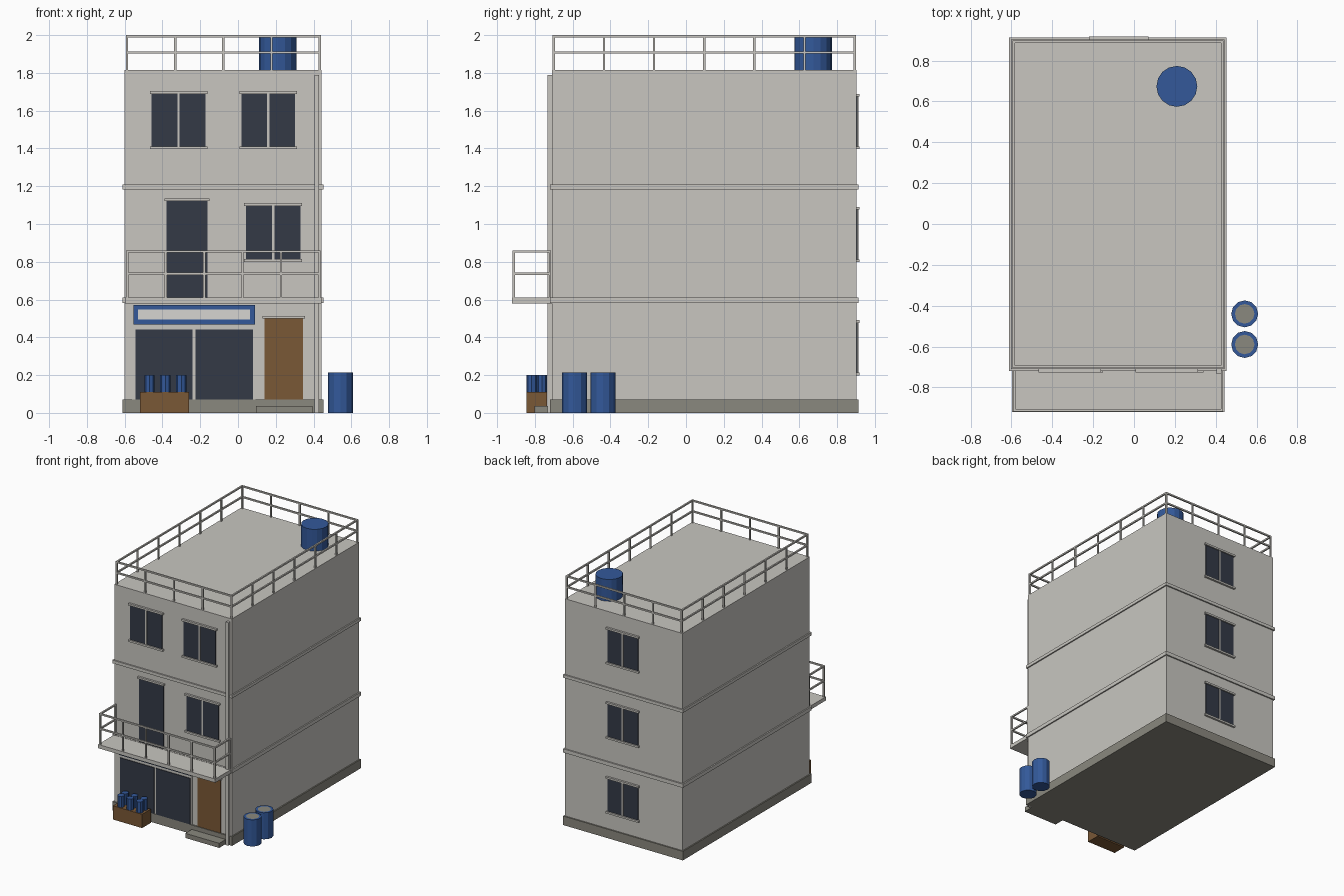
import bpy, bmesh
from mathutils import Matrix, Vector

cube = bpy.data.objects.get("Cube")
if cube:
    bpy.data.objects.remove(cube, do_unlink=True)


def material(name, hex_colour):
    linear = [((int(hex_colour[i:i + 2], 16) / 255 + 0.055) / 1.055) ** 2.4 for i in (0, 2, 4)]
    mat = bpy.data.materials.new(name)
    mat.use_nodes = True
    mat.diffuse_color = (*linear, 1)
    mat.node_tree.nodes["Principled BSDF"].inputs["Base Color"].default_value = (*linear, 1)
    return mat


WALL = material("pale plaster", "c8c6c0")
BASE = material("grey concrete", "8a887e")
GLASS = material("dark glass", "343a46")
BLUE = material("blue", "33599a")
WOOD = material("brown wood", "7a5836")
PANEL = material("off white", "d6d5d1")


def finish(name, bm, *mats):
    mesh = bpy.data.meshes.new(name)
    bm.to_mesh(mesh)
    bm.free()
    for mat in mats:
        mesh.materials.append(mat)
    obj = bpy.data.objects.new(name, mesh)
    bpy.context.collection.objects.link(obj)
    return obj


def add_box(bm, x, y, z):
    """Each argument is a (low, high) range."""
    size = [b - a for a, b in (x, y, z)]
    centre = Vector([(a + b) / 2 for a, b in (x, y, z)])
    bmesh.ops.create_cube(bm, size=1, matrix=Matrix.Translation(centre) @ Matrix.Diagonal((*size, 1)))


def box(name, mat, x, y, z):
    bm = bmesh.new()
    add_box(bm, x, y, z)
    return finish(name, bm, mat)


def add_drum(bm, x, y, radius, z, sides):
    bmesh.ops.create_cone(bm, cap_ends=True, segments=sides, radius1=radius, radius2=radius,
                          depth=z[1] - z[0], matrix=Matrix.Translation((x, y, sum(z) / 2)))


def railing(name, corners, bays, z_low, z_mid, z_top, closed):
    """Posts and two rails along a path; bays gives the post count per side."""
    t = 0.006
    bm = bmesh.new()
    pts = [Vector(c) for c in corners]
    ends = pts[1:] + pts[:1] if closed else pts[1:]
    for a, b, n in zip(pts, ends, bays):
        for z in (z_mid, z_top):
            add_box(bm, (min(a.x, b.x) - t, max(a.x, b.x) + t),
                    (min(a.y, b.y) - t, max(a.y, b.y) + t), (z - t, z + t))
        for i in range(n if closed else n + 1):
            p = a.lerp(b, i / n)
            add_box(bm, (p.x - t, p.x + t), (p.y - t, p.y + t), (z_low, z_top))
    return finish(name, bm, WALL)


FRONT, BACK = -0.71, 0.903
LEFT, RIGHT = -0.602, 0.442


def opening(name, x, z, side=-1, mat=GLASS, mullion=True, sill=True):
    """Pane on the front (-1) or back (1) wall with head, sill and mullion."""
    wall = FRONT if side < 0 else BACK

    def out(depth):
        return tuple(sorted((wall - side * 0.01, wall + side * depth)))

    box(name + "_pane", mat, x, out(0.006), z)
    bm = bmesh.new()
    add_box(bm, (x[0] - 0.01, x[1] + 0.01), out(0.016), (z[1] - 0.004, z[1] + 0.011))
    if sill:
        add_box(bm, (x[0] - 0.01, x[1] + 0.01), out(0.016), (z[0] - 0.012, z[0] + 0.003))
    if mullion:
        mid = sum(x) / 2
        add_box(bm, (mid - 0.006, mid + 0.006), out(0.011), z)
    finish(name + "_trim", bm, WALL)


# Main block, plinth and floor bands
box("building_body", WALL, (LEFT, RIGHT), (FRONT, BACK), (0.01, 1.815))
hem_x, hem_y = (LEFT - 0.01, RIGHT + 0.01), (FRONT - 0.011, BACK + 0.011)
box("plinth", BASE, hem_x, hem_y, (0, 0.072))
box("lower_floor_band", WALL, hem_x, hem_y, (0.582, 0.612))
box("upper_floor_band", WALL, hem_x, hem_y, (1.183, 1.208))
box("drain_pipe", WALL, (0.404, 0.428), (-0.734, FRONT), (0, 1.79))

# Balcony and railings
box("balcony_slab", WALL, (-0.598, 0.442), (-0.92, FRONT), (0.58, 0.61))
railing("balcony_railing", [(-0.586, -0.72), (-0.586, -0.912), (0.431, -0.912), (0.431, -0.72)],
        (1, 5, 1), 0.61, 0.737, 0.855, False)
railing("roof_railing", [(-0.588, -0.7), (0.433, -0.7), (0.433, 0.893), (-0.588, 0.893)],
        (4, 6, 4, 6), 1.815, 1.908, 1.994, True)

# Windows and doors
opening("upper_left_window", (-0.457, -0.172), (1.408, 1.692))
opening("upper_right_window", (0.018, 0.303), (1.408, 1.692))
opening("middle_window", (0.042, 0.33), (0.812, 1.1))
opening("balcony_door", (-0.378, -0.162), (0.612, 1.125), mullion=False, sill=False)
opening("entrance_door", (0.14, 0.345), (0.072, 0.503), mat=WOOD, mullion=False, sill=False)
for floor, z in (("ground", 0.21), ("middle", 0.81), ("upper", 1.408)):
    opening("back_window_" + floor, (-0.21, 0.06), (z, z + 0.27), side=1)

# Shopfront: frame with two glass panes
box("shop_frame", WALL, (-0.56, 0.092), (-0.716, FRONT), (0.072, 0.462))
for name, x in (("shop_glass_right", (-0.543, -0.242)), ("shop_glass_left", (-0.225, 0.08))):
    box(name, GLASS, x, (-0.721, FRONT), (0.072, 0.442))

# Shop sign with a pale blank panel
box("shop_sign", BLUE, (-0.552, 0.09), (-0.73, FRONT), (0.468, 0.57))
box("shop_sign_panel", PANEL, (-0.53, 0.063), (-0.734, -0.729), (0.494, 0.547))

# Entrance step
box("entrance_step", BASE, (0.094, 0.395), (-0.803, -0.715), (0, 0.037))

# Crate with two rows of bottles
box("crate", WOOD, (-0.52, -0.26), (-0.845, -0.735), (0, 0.11))
bm = bmesh.new()
for x in (-0.468, -0.385, -0.3):
    for y in (-0.817, -0.763):
        add_drum(bm, x, y, 0.027, (0.1, 0.2), 8)
finish("bottles", bm, BLUE)

# Barrels beside the wall, with inset lids
for name, y in (("front_barrel", -0.59), ("rear_barrel", -0.44)):
    bm = bmesh.new()
    add_drum(bm, 0.542, y, 0.066, (0, 0.213), 12)
    top = max(bm.faces, key=lambda f: f.calc_center_median().z)
    bmesh.ops.inset_region(bm, faces=[top], thickness=0.018)
    top.material_index = 1
    finish(name, bm, BLUE, BASE)

# Roof water tank
bm = bmesh.new()
add_drum(bm, 0.21, 0.674, 0.1, (1.815, 1.99), 16)
finish("roof_tank", bm, BLUE)
